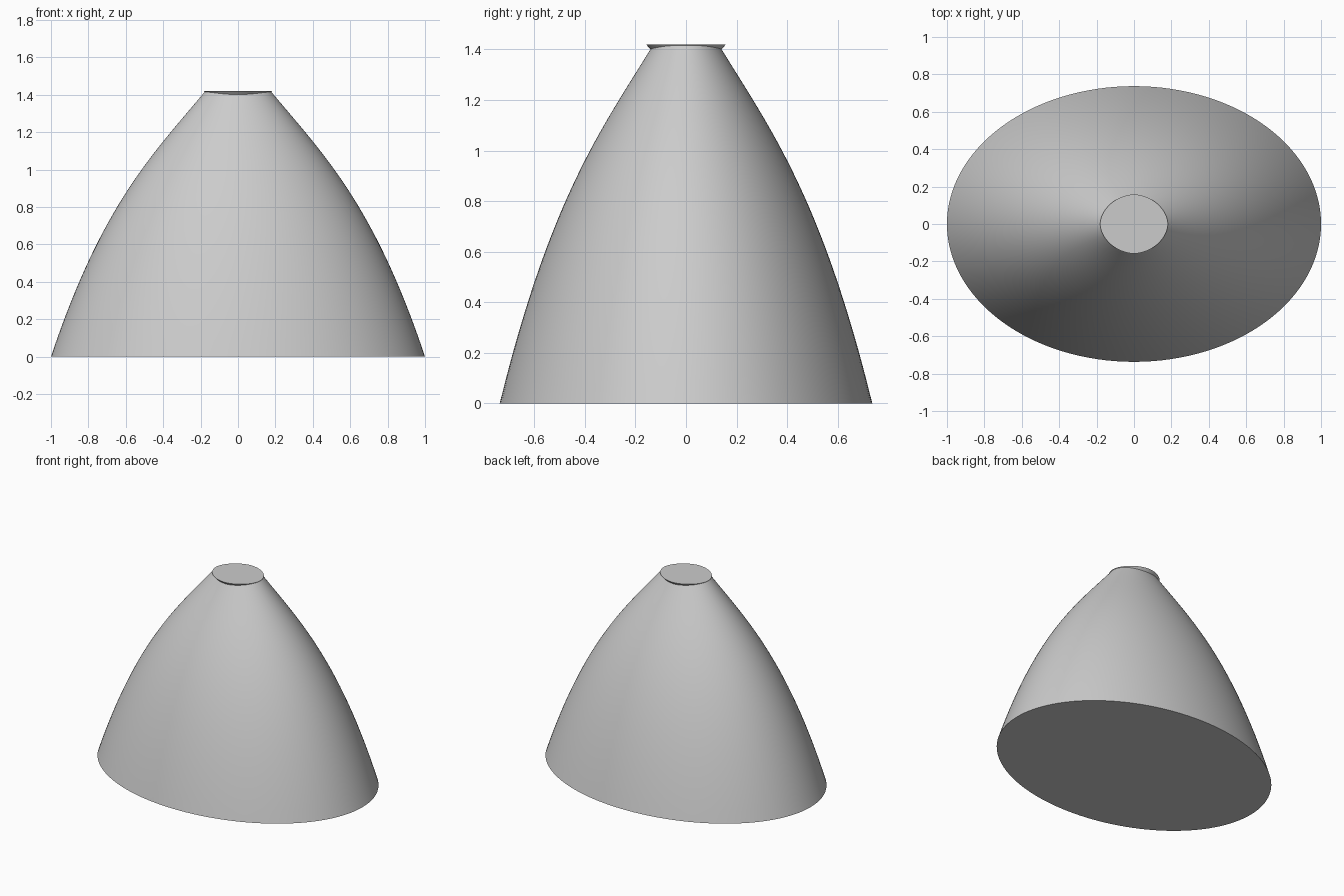
import bpy
import math

old = bpy.data.objects.get("Cube")
if old:
    bpy.data.objects.remove(old, do_unlink=True)

SEGMENTS = 128
RATIO = 0.737      # depth of the oval compared with its width
TOP = 1.42

grey = bpy.data.materials.new("plain grey")
grey.use_nodes = True
colour = (0.6, 0.6, 0.6, 1)
grey.diffuse_color = colour
grey.node_tree.nodes["Principled BSDF"].inputs["Base Color"].default_value = colour


def oval(rx, ry, z, power=2.0):
    """Ring of points on a (super)ellipse."""
    ring = []
    for i in range(SEGMENTS):
        a = 2 * math.pi * i / SEGMENTS
        c, s = math.cos(a), math.sin(a)
        x = math.copysign(abs(c) ** (2 / power), c)
        y = math.copysign(abs(s) ** (2 / power), s)
        ring.append((rx * x, ry * y, z))
    return ring


def loft(name, rings):
    """Closed solid through a stack of rings, bottom first."""
    n = SEGMENTS
    verts = [p for ring in rings for p in ring]
    faces = [list(reversed(range(n))), list(range(len(verts) - n, len(verts)))]
    for k in range(len(rings) - 1):
        for i in range(n):
            j = (i + 1) % n
            faces.append([k * n + i, k * n + j, (k + 1) * n + j, (k + 1) * n + i])
    mesh = bpy.data.meshes.new(name)
    mesh.from_pydata(verts, [], faces)
    mesh.materials.append(grey)
    obj = bpy.data.objects.new(name, mesh)
    bpy.context.collection.objects.link(obj)
    bpy.ops.object.select_all(action="DESELECT")
    obj.select_set(True)
    bpy.context.view_layer.objects.active = obj
    bpy.ops.object.shade_smooth_by_angle(angle=math.radians(30))
    return obj


def height(u):
    """Height of the wall once it has moved inwards by u."""
    return 2.995 * u - 2.46 * u ** 2 + 1.11 * u ** 3


# Bulging oval body, narrowing to the top
STEPS = 32
body_rings = []
for k in range(STEPS + 1):
    u = 0.822 * k / STEPS
    body_rings.append(oval(1 - u, (1 - u) * RATIO, height(u)))
loft("body", body_rings)

# Flat cap, flaring out over the front and back of the body
loft("top_cap", [oval(0.165, 0.138, 1.398, 1.85), oval(0.181, 0.158, TOP, 1.85)])
